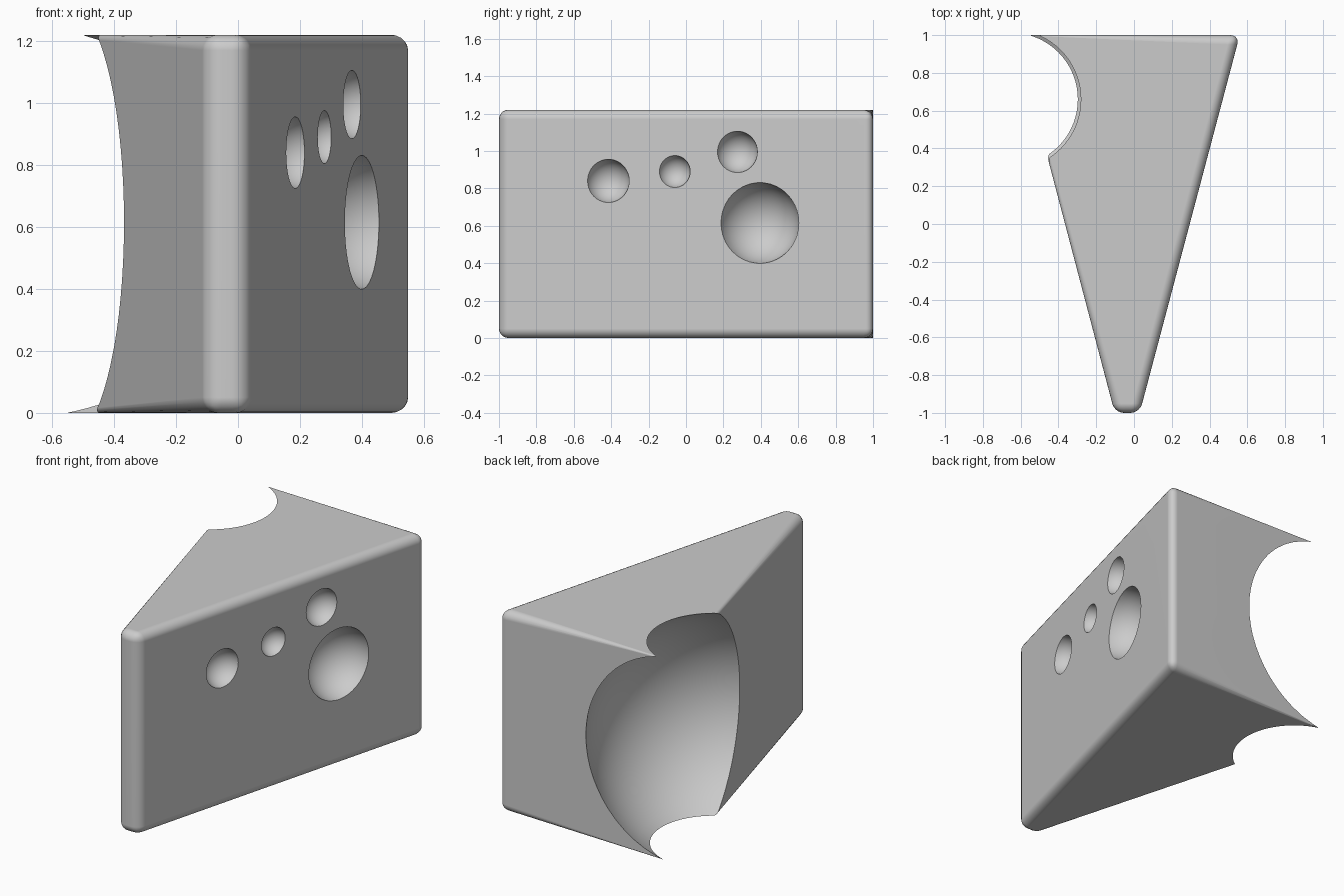
import bpy, bmesh, math
from mathutils import Vector, Matrix

if "Cube" in bpy.data.objects:
    bpy.data.objects.remove(bpy.data.objects["Cube"])

H = 1.22
SHARP = (-0.628, 1.0)                       # corner eaten by the bite
PLAN = [(-0.102, -1), (0.03, -1), (0.56, 1), SHARP]

grey = bpy.data.materials.new("plain grey")
grey.diffuse_color = (0.6, 0.6, 0.6, 1)
grey.use_nodes = True
grey.node_tree.nodes["Principled BSDF"].inputs["Base Color"].default_value = grey.diffuse_color


def make_object(name, bm):
    mesh = bpy.data.meshes.new(name)
    bmesh.ops.recalc_face_normals(bm, faces=bm.faces[:])
    bm.to_mesh(mesh)
    bm.free()
    mesh.materials.append(grey)
    ob = bpy.data.objects.new(name, mesh)
    bpy.context.collection.objects.link(ob)
    return ob


# wedge block with rounded edges that taper out at the bitten corner
bm = bmesh.new()
base = bm.faces.new([bm.verts.new((x, y, 0)) for x, y in PLAN])
ext = bmesh.ops.extrude_face_region(bm, geom=[base])
for v in ext["geom"]:
    if isinstance(v, bmesh.types.BMVert):
        v.co.z = H
bmesh.ops.recalc_face_normals(bm, faces=bm.faces[:])
bmesh.ops.bevel(bm, geom=bm.edges[:], offset=0.05, segments=5, profile=0.5,
                affect='EDGES', clamp_overlap=True)
for v in bm.verts:
    if v.co.x < -0.45 and v.co.y > 0.85:
        v.co = (SHARP[0], SHARP[1], 0 if v.co.z < H / 2 else H)
bmesh.ops.remove_doubles(bm, verts=bm.verts[:], dist=1e-5)
wedge = make_object("cheese_wedge", bm)

# cutters: one large bite and four round holes in the right face
bm = bmesh.new()


def ball(center, r, seg):
    bmesh.ops.create_uvsphere(bm, u_segments=seg, v_segments=seg // 2, radius=r,
                              matrix=Matrix.Translation(center))


ball((-0.65, 0.66, 0.615), 0.709, 72)
out = Vector((2, -0.53, 0)).normalized()
for y, z, r in [(-0.415, 0.84, 0.115), (-0.06, 0.89, 0.085),
                (0.275, 0.995, 0.11), (0.395, 0.615, 0.215)]:
    on_face = Vector((0.03 + 0.265 * (y + 1), y, z))
    ball(on_face + out * 0.15 * r, r * 1.015, 40)
cutter = make_object("bite_and_hole_cutter", bm)
cutter.hide_render = True

mod = wedge.modifiers.new("cut", 'BOOLEAN')
mod.operation = 'DIFFERENCE'
mod.solver = 'EXACT'
mod.object = cutter
bpy.context.view_layer.objects.active = wedge
wedge.select_set(True)
bpy.ops.object.modifier_apply(modifier="cut")
bpy.data.objects.remove(cutter)

# smooth shading with crisp rims
bpy.ops.object.shade_smooth_by_angle(angle=math.radians(30))
wn = wedge.modifiers.new("normals", 'WEIGHTED_NORMAL')
wn.keep_sharp = True
